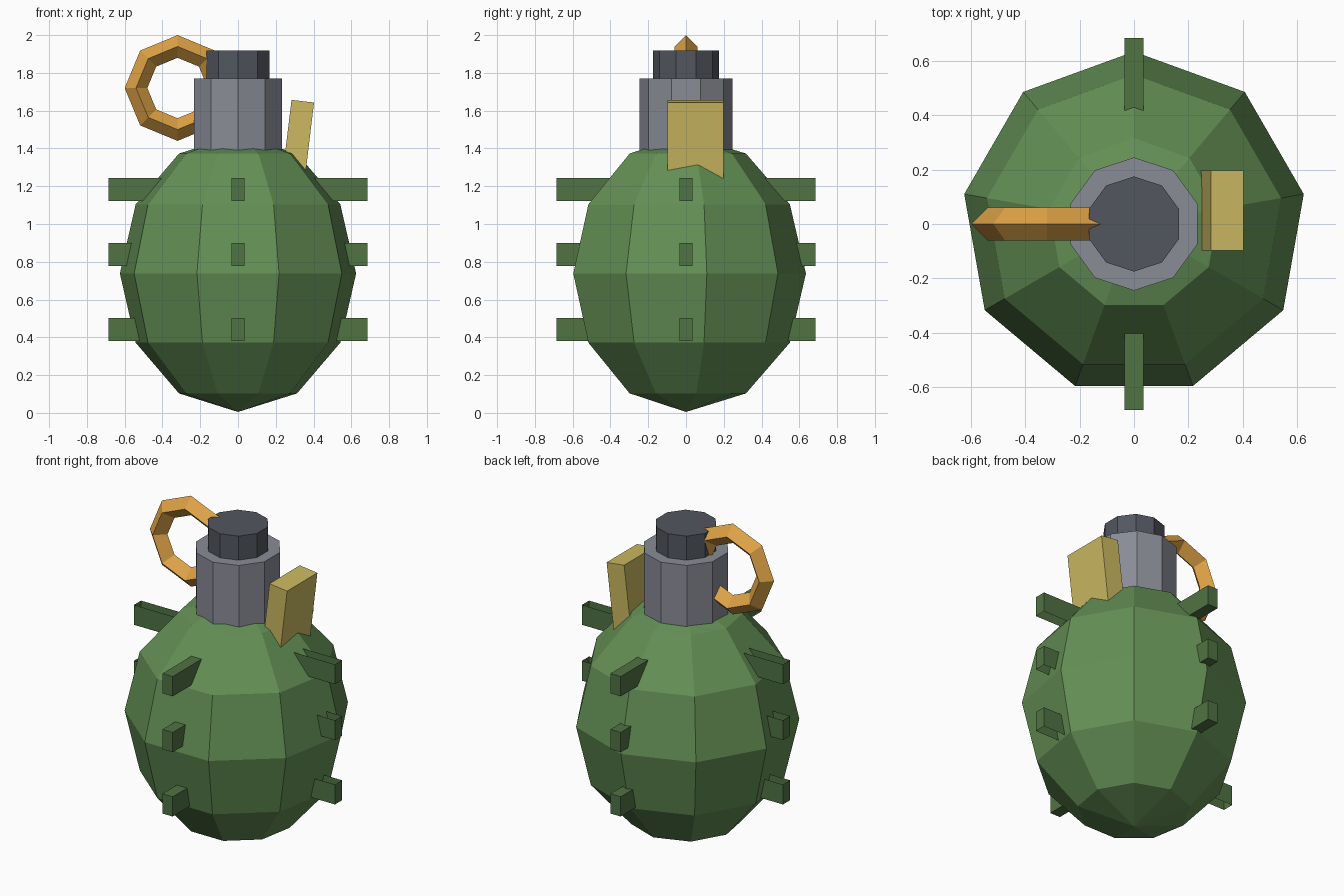
import bpy, bmesh, math
from mathutils import Matrix

if "Cube" in bpy.data.objects:
    bpy.data.objects.remove(bpy.data.objects["Cube"])


def material(name, rgb):
    # sRGB 0-255 to linear viewport colour
    lin = [((c / 255 + 0.055) / 1.055) ** 2.4 for c in rgb]
    m = bpy.data.materials.new(name)
    m.diffuse_color = (*lin, 1)
    m.use_nodes = True
    m.node_tree.nodes["Principled BSDF"].inputs["Base Color"].default_value = m.diffuse_color
    return m


BODY = material("body green", (100, 144, 85))
STUD = material("stud green", (80, 115, 67))
NECK = material("neck grey", (138, 140, 150))
CAP = material("cap dark grey", (82, 86, 95))
BRASS = material("ring brass", (222, 162, 70))
LEVER = material("lever tan", (204, 185, 98))


def finish(name, bm, mat):
    me = bpy.data.meshes.new(name)
    bmesh.ops.recalc_face_normals(bm, faces=bm.faces)
    bm.to_mesh(me)
    bm.free()
    me.materials.append(mat)
    ob = bpy.data.objects.new(name, me)
    bpy.context.collection.objects.link(ob)
    return ob


def lathe(name, profile, sides, mat):
    # Rings of (radius, z) with one vertex on +y; zero radius closes to a point
    bm = bmesh.new()
    rings = []
    for r, z in profile:
        angles = [math.pi / 2 + math.tau * i / sides for i in range(sides)]
        rings.append([bm.verts.new((r * math.cos(a), r * math.sin(a), z)) for a in angles])
    for lo, hi in zip(rings, rings[1:]):
        for i in range(sides):
            j = (i + 1) % sides
            bm.faces.new((lo[i], lo[j], hi[j], hi[i]))
    if profile[0][0] > 0:
        bm.faces.new(rings[0][::-1])
    if profile[-1][0] > 0:
        bm.faces.new(rings[-1])
    bmesh.ops.remove_doubles(bm, verts=bm.verts, dist=1e-4)
    return finish(name, bm, mat)


# Nine-sided egg body, six bands high
body = [(0.635 * math.sin(math.pi * i / 6), 0.738 - 0.733 * math.cos(math.pi * i / 6))
        for i in range(7)]
body[0], body[-1] = (0, body[0][1]), (0, body[-1][1])
lathe("body", body, 9, BODY)

# Neck and cap
lathe("neck", [(0.245, 1.36), (0.245, 1.77)], 10, NECK)
lathe("cap", [(0.175, 1.76), (0.175, 1.918)], 10, CAP)

# Pull ring: eight segments, diamond section, standing upright
bm = bmesh.new()
loops = []
for i in range(8):
    a = math.tau * i / 8
    loop = []
    for k in range(4):
        b = math.tau * k / 4
        r = 0.22 + 0.06 * math.cos(b)
        loop.append(bm.verts.new((-0.32 + r * math.cos(a), 0.06 * math.sin(b),
                                  1.72 + r * math.sin(a))))
    loops.append(loop)
for i in range(8):
    p, q = loops[i], loops[(i + 1) % 8]
    for k in range(4):
        bm.faces.new((p[k], p[(k + 1) % 4], q[(k + 1) % 4], q[k]))
finish("pull_ring", bm, BRASS)

# Safety lever, tilted outward at the top
bm = bmesh.new()
bmesh.ops.create_cube(bm, size=1, matrix=Matrix.Translation((0.31, 0.05, 1.377))
                      @ Matrix.Rotation(0.12, 4, 'Y') @ Matrix.Diagonal((0.12, 0.295, 0.55, 1)))
finish("safety_lever", bm, LEVER)

# Studs in three rows on four sides; the side pairs are open above and below
for row, z in (("lower", 0.442), ("middle", 0.838), ("upper", 1.182)):
    for n, side in enumerate(("right", "back", "left", "front")):
        bm = bmesh.new()
        bmesh.ops.create_cube(bm, size=1, matrix=Matrix.Rotation(n * math.pi / 2, 4, 'Z')
                              @ Matrix.Translation((0.5375, 0, z))
                              @ Matrix.Diagonal((0.295, 0.07, 0.122, 1)))
        if side in ("right", "left"):
            bm.normal_update()
            flat = [f for f in bm.faces if abs(f.normal.z) > 0.9]
            bmesh.ops.delete(bm, geom=flat, context='FACES_ONLY')
        finish(f"{row}_stud_{side}", bm, STUD)
